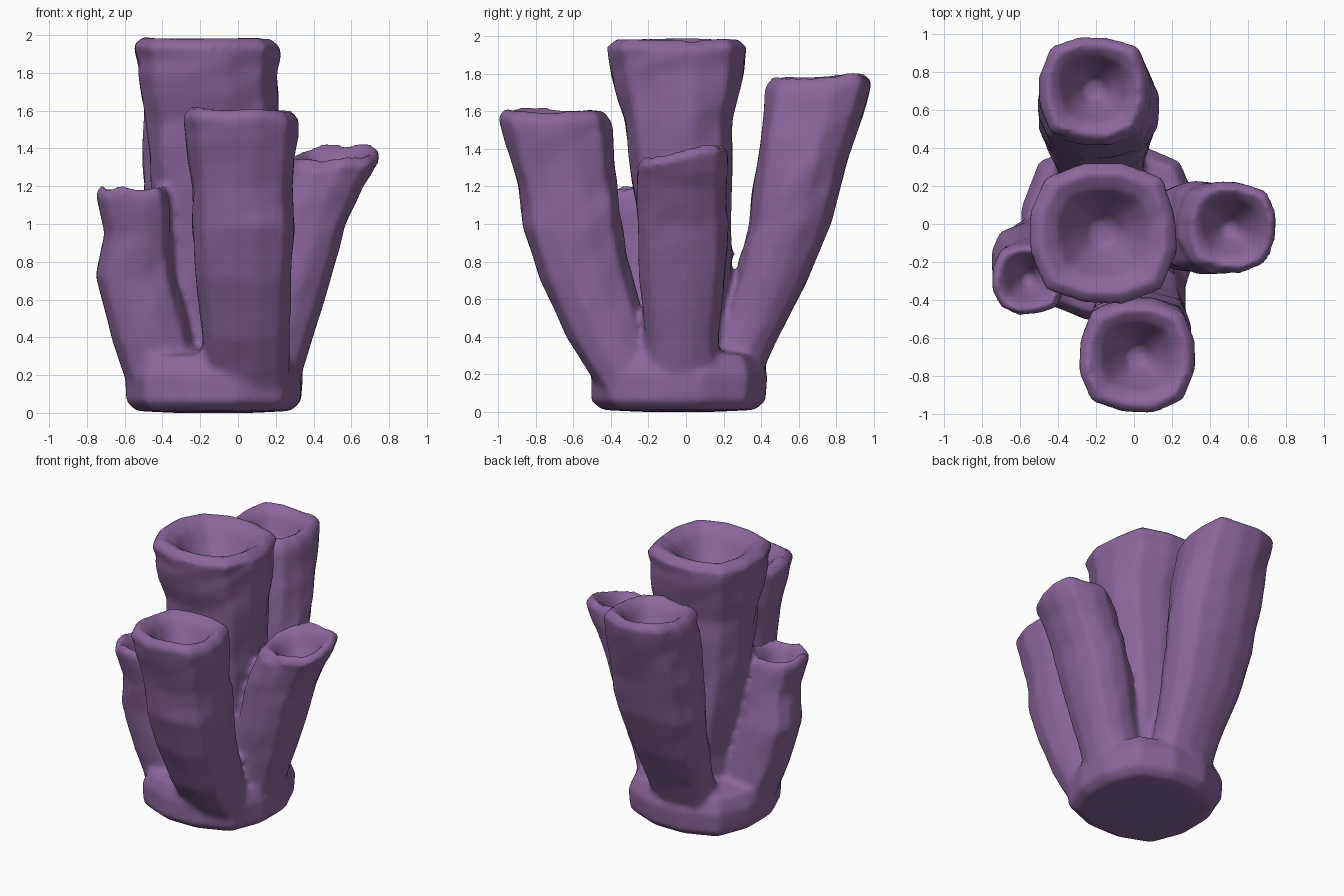
import bpy
import bmesh
import math
import random

random.seed(4)
SIDES = 12
SQUARENESS = 2.9

# Remove the default cube
default_cube = bpy.data.objects.get("Cube")
if default_cube:
    bpy.data.objects.remove(default_cube, do_unlink=True)

# Single flat colour
purple = bpy.data.materials.new("dusty_purple")
purple.use_nodes = True
colour = (0.26, 0.133, 0.328, 1)
purple.diffuse_color = colour
purple.node_tree.nodes["Principled BSDF"].inputs["Base Color"].default_value = colour


def add_ring(bm, centre, rx, ry, z, bumps, tilt=(0, 0), lump=0.0):
    """Rounded-square ring of vertices with small irregular bumps."""
    ring = []
    for i, bump in enumerate(bumps):
        a = math.tau * (i + 0.5) / SIDES
        c, s = math.cos(a), math.sin(a)
        square = (abs(c) ** SQUARENESS + abs(s) ** SQUARENESS) ** (-1 / SQUARENESS)
        k = square * (1 + bump + random.uniform(-lump, lump))
        x, y = c * rx * k, s * ry * k
        rise = tilt[0] * x + tilt[1] * y + bump * 0.5
        ring.append(bm.verts.new((centre[0] + x, centre[1] + y, z + rise)))
    return ring


def skin(bm, rings):
    """Bridge successive rings and cap both ends."""
    for low, high in zip(rings, rings[1:]):
        for i in range(SIDES):
            j = (i + 1) % SIDES
            bm.faces.new((low[i], low[j], high[j], high[i]))
    bm.faces.new(rings[0][::-1])
    bm.faces.new(rings[-1])


def make_part(name, bm):
    mesh = bpy.data.meshes.new(name)
    bm.to_mesh(mesh)
    bm.free()
    mesh.materials.append(purple)
    obj = bpy.data.objects.new(name, mesh)
    bpy.context.collection.objects.link(obj)
    return obj


def make_tube(name, stations, tilt=(0, 0), depth=0.24):
    """Lumpy tube through (x, y, z, rx, ry) stations with a hollow mouth."""
    bm = bmesh.new()
    rings = []
    for low, high in zip(stations, stations[1:]):
        # A ring at each station and a bumpy one half way to the next
        middle = [(a + b) / 2 for a, b in zip(low, high)]
        for x, y, z, rx, ry in (low, middle):
            bumps = [random.uniform(-0.035, 0.035) for _ in range(SIDES)]
            rings.append(add_ring(bm, (x, y), rx * 1.03, ry * 1.03, z, bumps, lump=0.015))
    # Outer rim, broad rounded lip and the funnel inside
    x, y, z, rx, ry = stations[-1]
    bumps = [random.uniform(-0.03, 0.03) for _ in range(SIDES)]
    for scale, rise in ((1.03, 0), (0.87, 0.05), (0.64, 0), (0.45, -0.45 * depth), (0.18, -depth)):
        rings.append(add_ring(bm, (x, y), rx * scale, ry * scale, z + rise, bumps, tilt))
    skin(bm, rings)
    return make_part(name, bm)


# Rounded foot that all tubes grow from
foot = bmesh.new()
flat = [0] * SIDES
skin(foot, [add_ring(foot, (-0.13, -0.04), r, r, z, flat, lump=n)
            for r, z, n in ((0.2, 0, 0), (0.41, 0.01, 0), (0.465, 0.06, 0.01),
                            (0.47, 0.2, 0.02), (0.43, 0.3, 0.02), (0.2, 0.34, 0))])
parts = [make_part("base", foot)]

# Five tubes spreading outward
parts.append(make_tube("centre_tube", [
    (-0.12, 0.01, 0.1, 0.22, 0.2), (-0.12, 0.01, 0.5, 0.22, 0.2),
    (-0.13, 0.01, 0.85, 0.27, 0.235), (-0.14, -0.02, 1.2, 0.31, 0.255),
    (-0.14, -0.04, 1.55, 0.34, 0.28), (-0.16, -0.05, 1.8, 0.36, 0.34),
    (-0.16, -0.05, 1.935, 0.375, 0.36)]))
parts.append(make_tube("front_tube", [
    (0.04, -0.27, 0.1, 0.22, 0.17), (0.04, -0.42, 0.4, 0.225, 0.21),
    (0.03, -0.53, 0.7, 0.24, 0.24), (0.03, -0.6, 0.98, 0.27, 0.26),
    (0.02, -0.63, 1.2, 0.255, 0.255), (0.02, -0.68, 1.45, 0.29, 0.285),
    (0.02, -0.7, 1.565, 0.3, 0.29)]))
parts.append(make_tube("back_tube", [
    (-0.18, 0.18, 0.1, 0.22, 0.17), (-0.18, 0.33, 0.4, 0.225, 0.16),
    (-0.19, 0.45, 0.68, 0.26, 0.185), (-0.19, 0.555, 1, 0.3, 0.21),
    (-0.19, 0.61, 1.3, 0.31, 0.235), (-0.2, 0.68, 1.6, 0.29, 0.26),
    (-0.21, 0.71, 1.745, 0.28, 0.275)], tilt=(0, 0.06)))
parts.append(make_tube("left_tube", [
    (0.1, -0.02, 0.1, 0.2, 0.19), (0.2, -0.02, 0.4, 0.19, 0.19),
    (0.285, -0.02, 0.7, 0.2, 0.22), (0.365, -0.02, 1, 0.2, 0.235),
    (0.44, -0.02, 1.2, 0.22, 0.23), (0.51, -0.02, 1.34, 0.24, 0.235)],
    tilt=(0.06, 0.18), depth=0.2))
parts.append(make_tube("right_tube", [
    (-0.36, -0.12, 0.1, 0.2, 0.2), (-0.45, -0.16, 0.38, 0.21, 0.2),
    (-0.545, -0.2, 0.72, 0.2, 0.19), (-0.53, -0.25, 0.95, 0.17, 0.18),
    (-0.56, -0.29, 1.15, 0.185, 0.185)], depth=0.18))

# Fuse the parts into one soft skin
bpy.ops.object.select_all(action="DESELECT")
for part in parts:
    part.select_set(True)
bpy.context.view_layer.objects.active = parts[0]
bpy.ops.object.join()
cluster = bpy.context.object
cluster.name = "tube_cluster"
fuse = cluster.modifiers.new("fuse", "REMESH")
fuse.mode = "VOXEL"
fuse.voxel_size = 0.02
soften = cluster.modifiers.new("soften", "SMOOTH")
soften.factor = 0.5
soften.iterations = 7
for modifier in ("fuse", "soften"):
    bpy.ops.object.modifier_apply(modifier=modifier)
bpy.ops.object.shade_smooth()
